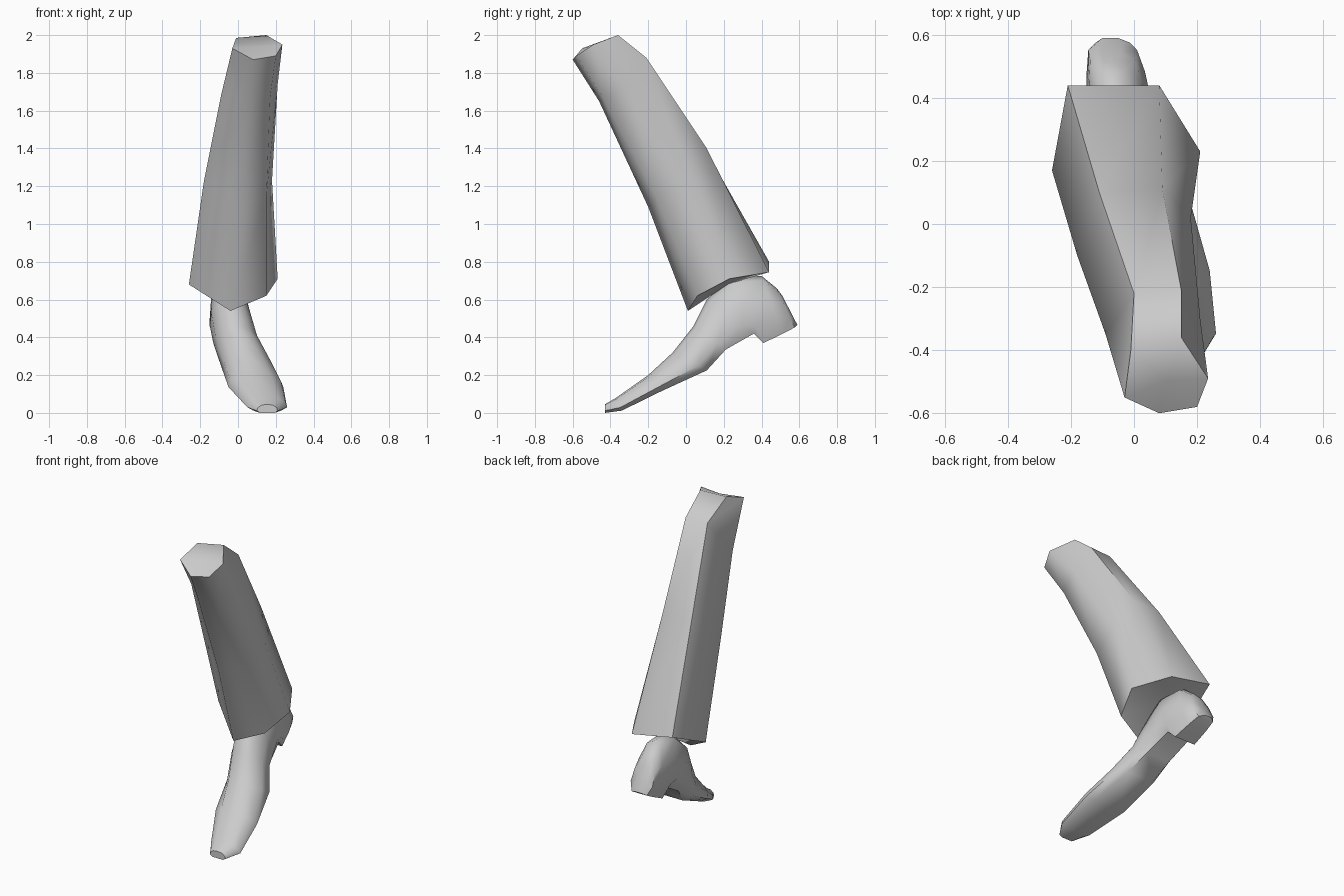
import bpy, bmesh, math
from mathutils import Vector

cube = bpy.data.objects.get("Cube")
if cube:
    bpy.data.objects.remove(cube, do_unlink=True)

grey = bpy.data.materials.new("light_grey")
grey.use_nodes = True
colour = (0.6, 0.6, 0.6, 1)
grey.diffuse_color = colour
bsdf = grey.node_tree.nodes["Principled BSDF"]
bsdf.inputs["Base Color"].default_value = colour
bsdf.inputs["Roughness"].default_value = 0.8


def loft(name, rings, angle):
    """Skin equal-sized rings of points, close both ends and smooth."""
    bm = bmesh.new()
    loops = [[bm.verts.new(p) for p in ring] for ring in rings]
    n = len(loops[0])
    for a, b in zip(loops, loops[1:]):
        for i in range(n):
            j = (i + 1) % n
            bm.faces.new((a[i], a[j], b[j], b[i]))
    for loop in (loops[0], loops[-1]):
        centre = sum((v.co for v in loop), Vector()) / n
        hub = bm.verts.new(centre)
        for i in range(n):
            bm.faces.new((loop[i], loop[(i + 1) % n], hub))
    bmesh.ops.recalc_face_normals(bm, faces=bm.faces)
    mesh = bpy.data.meshes.new(name)
    bm.to_mesh(mesh)
    bm.free()
    mesh.materials.append(grey)
    obj = bpy.data.objects.new(name, mesh)
    bpy.context.collection.objects.link(obj)
    bpy.ops.object.select_all(action='DESELECT')
    obj.select_set(True)
    bpy.context.view_layer.objects.active = obj
    bpy.ops.object.shade_smooth_by_angle(angle=math.radians(angle))
    return obj


# Trouser leg: six-sided rings from hem to knee
loft("trouser_leg", [
    [(-.04, .01, .54), (.15, .06, .62), (.21, .23, .71),
     (.08, .44, .745), (-.21, .44, .80), (-.26, .17, .68)],
    [(0, -.20, 1.09), (.15, -.16, 1.14), (.18, .02, 1.23),
     (.09, .11, 1.40), (-.11, .10, 1.40), (-.18, -.10, 1.23)],
    [(.04, -.46, 1.65), (.17, -.44, 1.67), (.21, -.30, 1.74),
     (.15, -.21, 1.88), (0, -.22, 1.88), (-.09, -.35, 1.68)],
    [(.08, -.60, 1.87), (.20, -.58, 1.89), (.235, -.49, 1.95),
     (.15, -.36, 2.0), (-.01, -.40, 1.985), (-.03, -.55, 1.93)],
], 65)

# Shoe: stations from toe to heel as top (y, z), bottom (y, z), x range
stations = [
    ((-.43, .045), (-.43, .00), .10, .21),
    ((-.37, .080), (-.34, .012), .05, .26),
    ((-.20, .200), (-.13, .115), -.05, .24),
    ((-.07, .320), (.11, .225), -.09, .18),
    ((.04, .460), (.21, .335), -.13, .11),
    ((.11, .600), (.36, .420), -.15, .075),
    ((.24, .720), (.41, .370), -.15, .06),
    ((.40, .725), (.51, .418), -.15, .035),
    ((.48, .660), (.575, .452), -.145, .01),
    ((.51, .620), (.59, .465), -.11, -.04),
]
# Cross-section: across (-1..1), height (0 sole .. 1 top)
section = [(-.7, 0), (.7, 0), (1, .25), (.92, .6), (.55, .92),
           (0, 1), (-.55, .92), (-.92, .6), (-1, .25)]
rings = []
for top, bottom, x0, x1 in stations:
    mid, half = (x0 + x1) / 2, (x1 - x0) / 2
    rings.append([(mid + half * a,
                   bottom[0] + (top[0] - bottom[0]) * t,
                   bottom[1] + (top[1] - bottom[1]) * t) for a, t in section])
loft("shoe", rings, 50)
